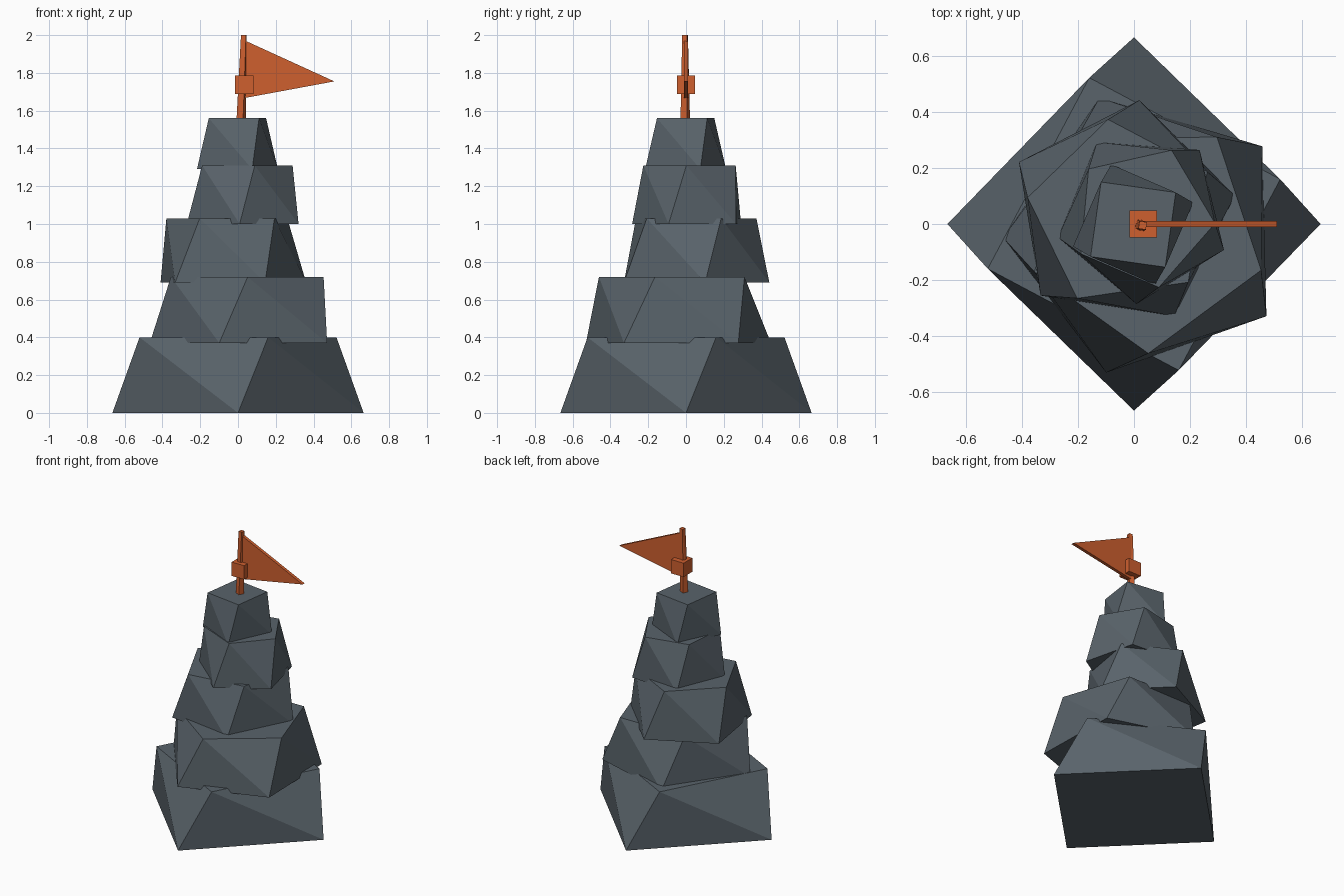
import bpy, bmesh
from math import cos, sin, radians

if "Cube" in bpy.data.objects:
    bpy.data.objects.remove(bpy.data.objects["Cube"])


def material(name, rgb):
    m = bpy.data.materials.new(name)
    m.diffuse_color = (*rgb, 1.0)
    m.use_nodes = True
    m.node_tree.nodes["Principled BSDF"].inputs["Base Color"].default_value = m.diffuse_color
    return m


slate = material("slate_grey", (0.10, 0.125, 0.145))
orange = material("burnt_orange", (0.62, 0.115, 0.028))


def make_object(name, bm, mat):
    bmesh.ops.recalc_face_normals(bm, faces=bm.faces[:])
    mesh = bpy.data.meshes.new(name)
    bm.to_mesh(mesh)
    bm.free()
    mesh.materials.append(mat)
    obj = bpy.data.objects.new(name, mesh)
    bpy.context.collection.objects.link(obj)
    return obj


def twisted_block(name, mat, sides, low, high, r0, r1, angle, twist=17.0):
    """Tapered prism from low to high (x, y, z) whose top ring is turned by twist."""
    bm = bmesh.new()

    def ring(c, r, start):
        turns = [radians(start + 360 * i / sides) for i in range(sides)]
        return [bm.verts.new((c[0] + r * cos(a), c[1] + r * sin(a), c[2])) for a in turns]

    bottom, top = ring(low, r0, angle), ring(high, r1, angle + twist)
    for i in range(sides):
        j = (i + 1) % sides
        bm.faces.new((bottom[i], bottom[j], top[i]))
        bm.faces.new((bottom[j], top[j], top[i]))
    bm.faces.new(bottom[::-1])
    bm.faces.new(top)
    return make_object(name, bm, mat)


# Stacked rock tiers: sides, centre x, y, bottom z, top z, bottom radius, top radius, angle
tiers = [
    (4, 0.0, 0.0, 0.0, 0.40, 0.665, 0.545, 0.0),
    (5, 0.048, -0.036, 0.37, 0.72, 0.515, 0.425, 37.4),
    (5, -0.044, 0.036, 0.69, 1.03, 0.41, 0.34, 9.2),
    (5, 0.032, 0.026, 1.00, 1.31, 0.312, 0.258, 49.7),
    (4, -0.003, -0.002, 1.29, 1.56, 0.228, 0.19, 20.0),
]
for n, (sides, x, y, z0, z1, r0, r1, angle) in enumerate(tiers, 1):
    twisted_block(f"rock_tier_{n}", slate, sides, (x, y, z0), (x, y, z1), r0, r1, angle)

# Leaning flag pole
twisted_block("flag_pole", orange, 4, (0.017, -0.004, 1.54), (0.031, -0.005, 2.0),
              0.027, 0.019, 20.0)

# Square collar around the pole
bm = bmesh.new()
bmesh.ops.create_cube(bm, size=0.097)
bmesh.ops.translate(bm, verts=bm.verts[:], vec=(0.033, 0.0, 1.738))
make_object("pole_collar", bm, orange)

# Triangular pennant
bm = bmesh.new()
outline = [(0.035, 1.972), (0.035, 1.667), (0.51, 1.755)]
front = bm.faces.new([bm.verts.new((x, -0.011, z)) for x, z in outline])
extruded = bmesh.ops.extrude_face_region(bm, geom=[front], use_keep_orig=True)
moved = [v for v in extruded["geom"] if isinstance(v, bmesh.types.BMVert)]
bmesh.ops.translate(bm, verts=moved, vec=(0, 0.022, 0))
make_object("pennant", bm, orange)
